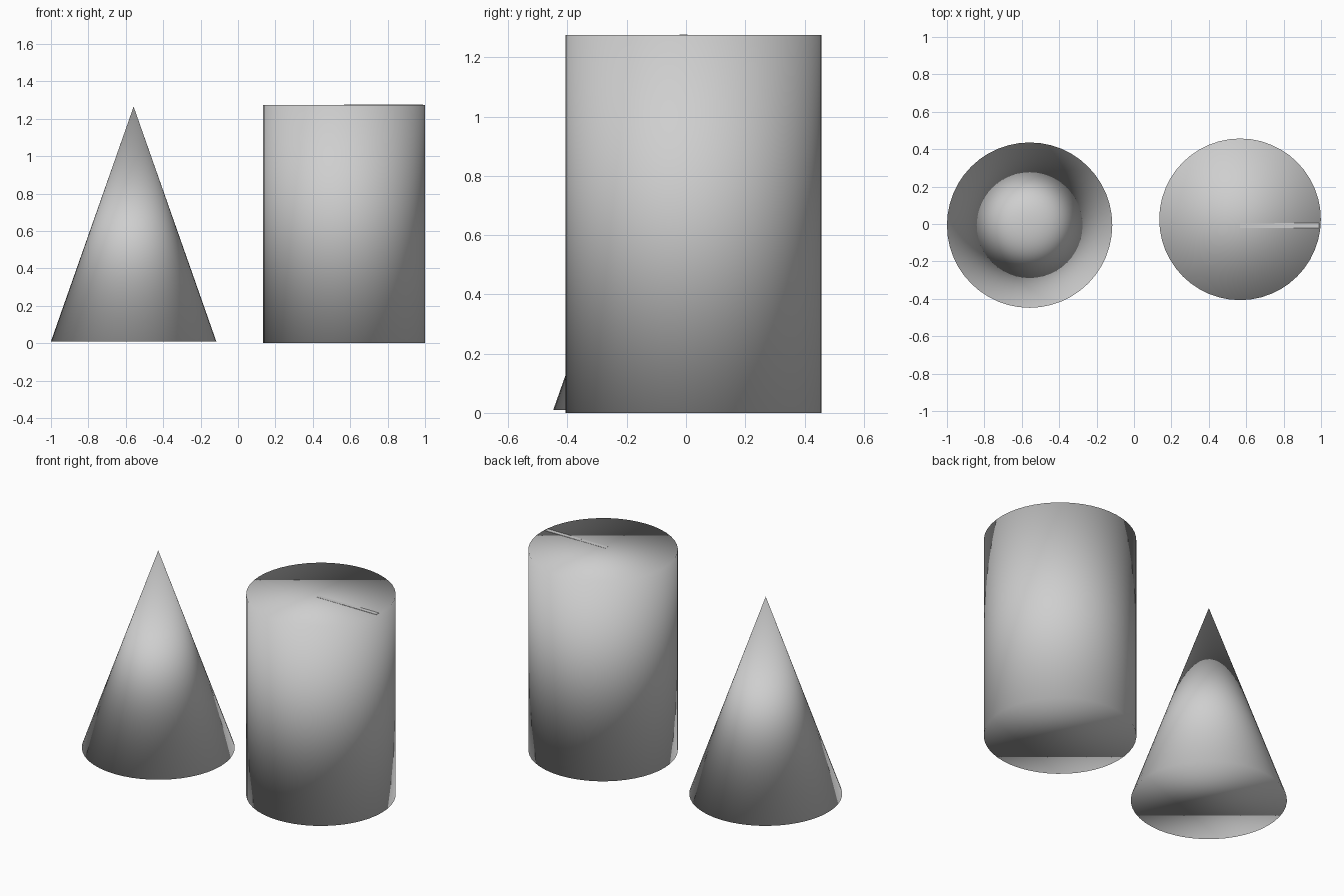
import bpy

# Remove the default cube
cube = bpy.data.objects.get("Cube")
if cube:
    bpy.data.objects.remove(cube, do_unlink=True)

SIDES = 48

# Single light grey colour
grey = bpy.data.materials.new("light grey")
grey.use_nodes = True
colour = (0.62, 0.62, 0.62, 1)
grey.diffuse_color = colour
grey.node_tree.nodes["Principled BSDF"].inputs["Base Color"].default_value = colour


def finish(name, smooth):
    obj = bpy.context.object
    obj.name = name
    obj.data.materials.append(grey)
    if smooth:
        bpy.ops.object.shade_smooth()
    return obj


def round_solid(name, centre, bottom_radius, top_radius, bottom, top):
    """Capped round solid, smoothed over its rims."""
    bpy.ops.mesh.primitive_cone_add(
        vertices=SIDES, radius1=bottom_radius, radius2=top_radius,
        depth=top - bottom, end_fill_type='NGON',
        location=(*centre, (bottom + top) / 2))
    return finish(name, True)


def strip(name, x0, x1, y0, y1, z0, z1):
    """Thin flat plate."""
    bpy.ops.mesh.primitive_cube_add(
        size=1, location=((x0 + x1) / 2, (y0 + y1) / 2, (z0 + z1) / 2))
    obj = finish(name, False)
    obj.scale = (x1 - x0, y1 - y0, z1 - z0)


# The two solids
round_solid("cone", (-0.558, -0.006), 0.442, 0, 0.01, 1.265)
round_solid("cylinder", (0.567, 0.025), 0.432, 0.432, 0, 1.275)

# Narrow radius strip lying on the cylinder's top
strip("radius_strip_inner", 0.567, 0.75, -0.022, 0.003, 1.272, 1.276)
strip("radius_strip_outer", 0.75, 0.99, -0.022, 0.005, 1.272, 1.277)
